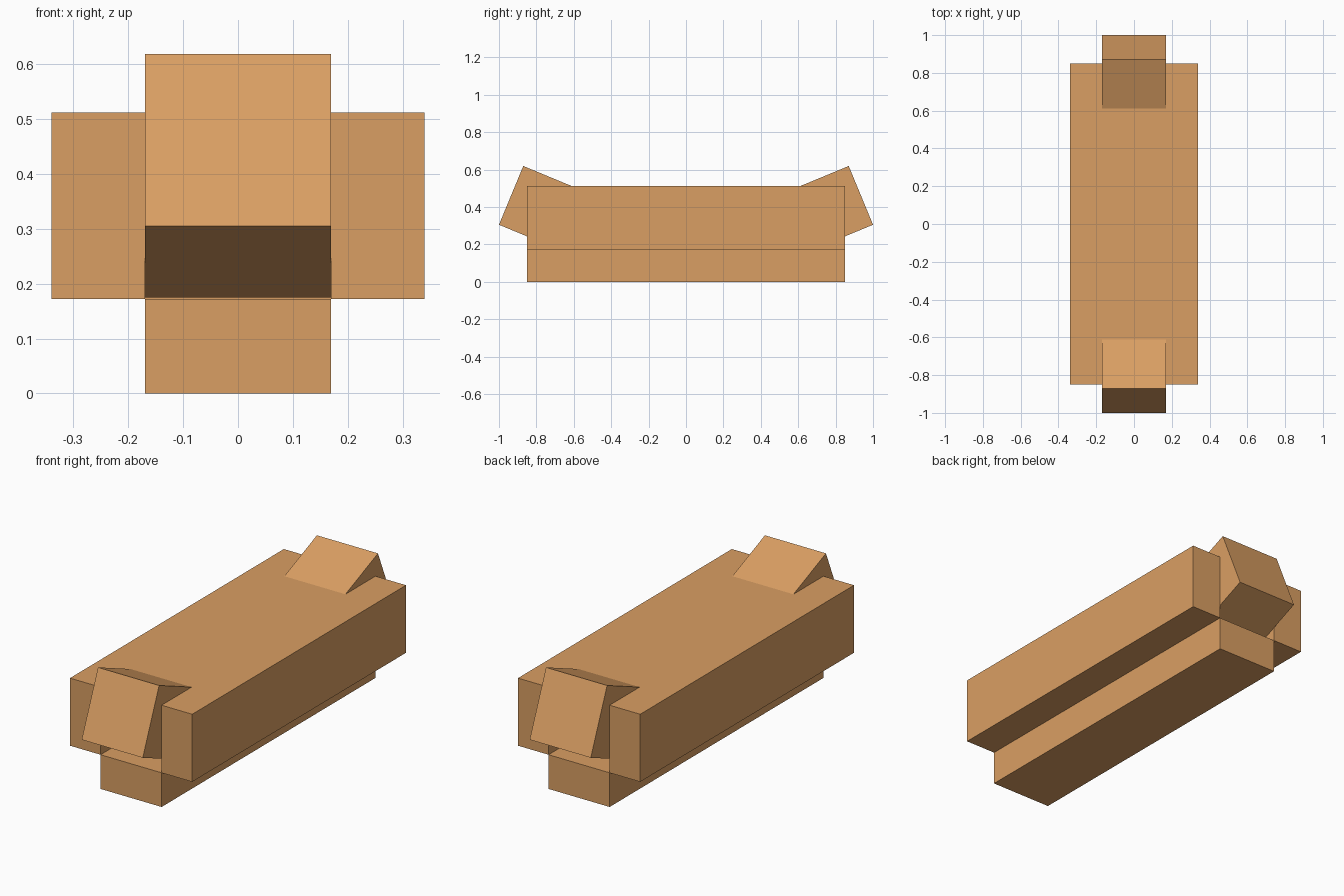
import bpy, bmesh
from math import radians
from mathutils import Matrix

if "Cube" in bpy.data.objects:
    bpy.data.objects.remove(bpy.data.objects["Cube"])

wood = bpy.data.materials.new("light_brown")
wood.diffuse_color = (0.70, 0.345, 0.125, 1)
wood.use_nodes = True
wood.node_tree.nodes["Principled BSDF"].inputs["Base Color"].default_value = wood.diffuse_color

S = 0.34          # block size
LENGTH = 1.70     # length of the trunk and runner
LOW = 0.172       # height where the trunk rests on the runner


def finish(name, bm):
    bmesh.ops.recalc_face_normals(bm, faces=bm.faces)
    mesh = bpy.data.meshes.new(name)
    bm.to_mesh(mesh)
    bm.free()
    mesh.materials.append(wood)
    obj = bpy.data.objects.new(name, mesh)
    bpy.context.collection.objects.link(obj)
    return obj


def box(name, size, centre, tilt=0):
    bm = bmesh.new()
    matrix = (Matrix.Translation(centre) @ Matrix.Rotation(radians(tilt), 4, 'X')
              @ Matrix.Diagonal((*size, 1)))
    bmesh.ops.create_cube(bm, size=1, matrix=matrix)
    return finish(name, bm)


# Trunk: H-shaped outline raised to a solid, with a slot at each end
half, slot, end = S, S / 2, LENGTH / 2
quarter = [(half, end), (slot, end), (slot, 0.612)]
outline = quarter + [(-x, y) for x, y in reversed(quarter)]
outline += [(-x, -y) for x, y in outline]
bm = bmesh.new()
face = bm.faces.new([bm.verts.new((x, y, LOW)) for x, y in outline])
raised = bmesh.ops.extrude_face_region(bm, geom=[face], use_keep_orig=True)
top = [v for v in raised["geom"] if isinstance(v, bmesh.types.BMVert)]
bmesh.ops.translate(bm, verts=top, vec=(0, 0, S))
finish("trunk", bm)

# Runner beneath the trunk
box("runner", (S, LENGTH, LOW), (0, 0, LOW / 2))

# Tilted cubes set into the two slots
for name, side in (("front_block", -1), ("back_block", 1)):
    box(name, (S, S, S), (0, side * 0.778, 0.397), side * 22.5)
